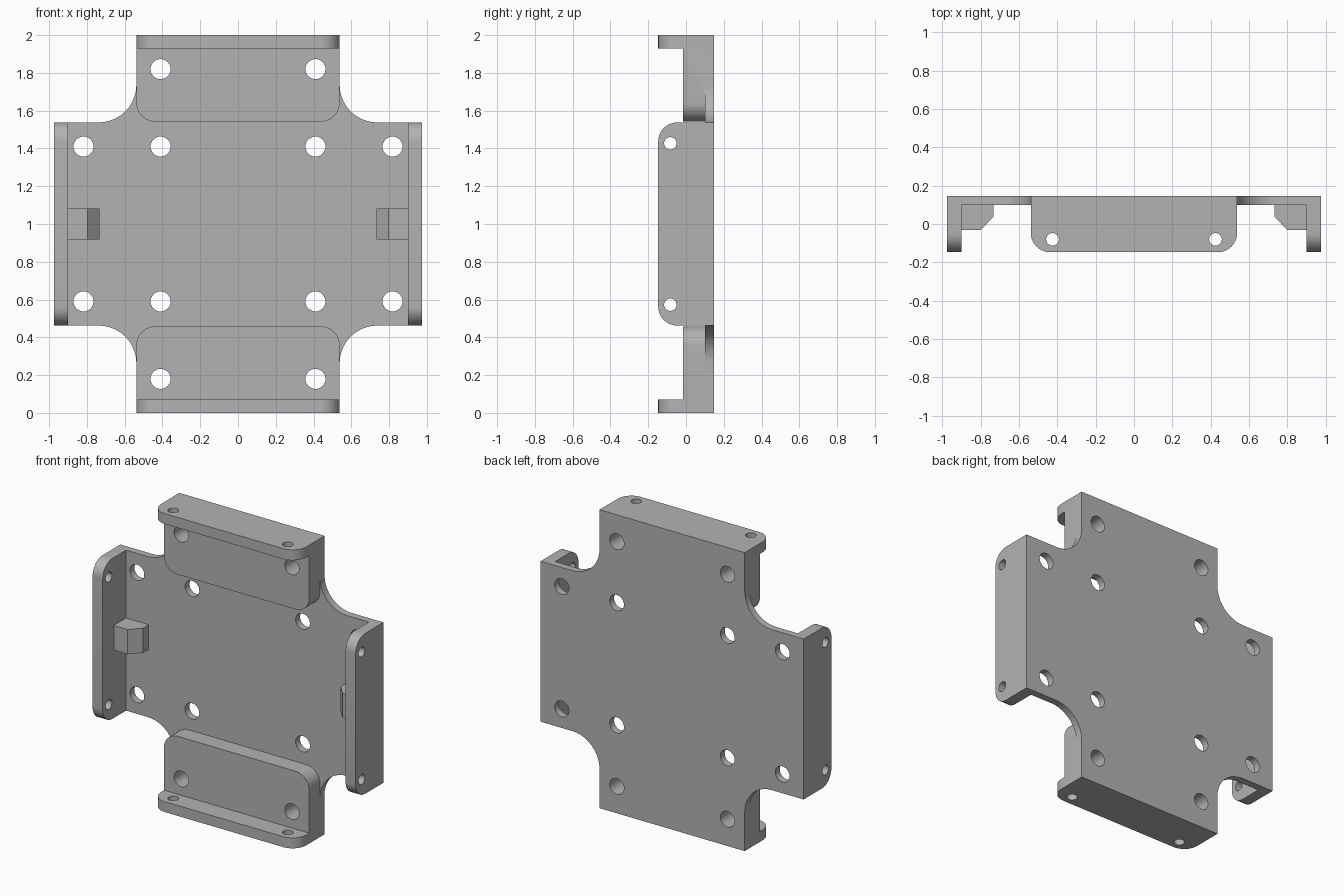
import bpy, bmesh
from math import pi, sin, cos, atan2
from mathutils import Vector, Matrix

cube = bpy.data.objects.get("Cube")
if cube:
    bpy.data.objects.remove(cube, do_unlink=True)

grey = bpy.data.materials.new("mid_grey")
grey.use_nodes = True
grey.diffuse_color = (0.45, 0.45, 0.45, 1)
grey.node_tree.nodes["Principled BSDF"].inputs["Base Color"].default_value = (0.45, 0.45, 0.45, 1)

# Main dimensions
FRONT, BACK, FLOOR, PAD = -0.147, 0.147, 0.1, -0.015
ARM_X, ARM_Z = 0.975, 0.5375      # half size of the wide arm
MID_X, TOP = 0.538, 1.0           # half size of the tall arm
INNER_X, LIP = 0.9, 0.93          # inner faces of side walls and end lips
R = 0.1
AXES = {"x": lambda a, b, d: (d, a, b),
        "y": lambda a, b, d: (a, d, b),
        "z": lambda a, b, d: (a, b, d)}


def rounded(corners, steps=10):
    """Outline from (a, b, radius) corners; works for convex and concave corners."""
    out = []
    for i, (a, b, r) in enumerate(corners):
        p = Vector((a, b))
        if not r:
            out.append(p)
            continue
        u = (Vector(corners[i - 1][:2]) - p).normalized()
        v = (Vector(corners[(i + 1) % len(corners)][:2]) - p).normalized()
        centre = p + (u + v) * r          # all rounded corners are square
        for k in range(steps + 1):
            t = k / steps * pi / 2
            out.append(centre - v * r * cos(t) - u * r * sin(t))
    return out


def prism(name, outline, axis, lo, hi):
    """Extrude a flat outline along an axis; the model's middle is at z = 1."""
    bm = bmesh.new()
    rings = [[bm.verts.new(Vector(AXES[axis](p[0], p[1], d))) for p in outline] for d in (lo, hi)]
    n = len(outline)
    for ring in rings:
        bm.faces.new(ring)
    for i in range(n):
        j = (i + 1) % n
        bm.faces.new((rings[0][i], rings[0][j], rings[1][j], rings[1][i]))
    bmesh.ops.recalc_face_normals(bm, faces=bm.faces)
    bmesh.ops.translate(bm, verts=bm.verts, vec=(0, 0, 1))
    mesh = bpy.data.meshes.new(name)
    bm.to_mesh(mesh)
    bm.free()
    mesh.materials.append(grey)
    obj = bpy.data.objects.new(name, mesh)
    bpy.context.scene.collection.objects.link(obj)
    return obj


def hole(a, b, r, axis, lo, hi):
    ring = [(a + r * cos(k * pi / 16), b + r * sin(k * pi / 16)) for k in range(32)]
    return prism("hole_cutter", ring, axis, lo, hi)


# Cross-shaped back plate with concave corners
plate = prism("mounting_bracket", rounded([
    (MID_X, TOP, 0), (MID_X, ARM_Z, 0.2), (ARM_X, ARM_Z, 0), (ARM_X, -ARM_Z, 0),
    (MID_X, -ARM_Z, 0.2), (MID_X, -TOP, 0), (-MID_X, -TOP, 0), (-MID_X, -ARM_Z, 0.2),
    (-ARM_X, -ARM_Z, 0), (-ARM_X, ARM_Z, 0), (-MID_X, ARM_Z, 0.2), (-MID_X, TOP, 0)]),
    "y", FLOOR, BACK)

added, cutters = [], []
for s in (-1, 1):
    # Side wall with rounded front corners
    added.append(prism("side_wall", rounded([
        (BACK, -ARM_Z, 0), (FRONT, -ARM_Z, R), (FRONT, ARM_Z, R), (BACK, ARM_Z, 0)]),
        "x", *sorted((s * INNER_X, s * ARM_X))))
    # Chamfered tab in the corner of wall and plate
    added.append(prism("wall_tab", [(s * x, y) for x, y in (
        (0.94, 0.12), (0.732, 0.12), (0.732, 0.04), (0.797, -0.03), (0.94, -0.03))],
        "z", -0.083, 0.083))
    # Raised end pad with rounded inner corners
    added.append(prism("end_pad", rounded([
        (-MID_X, s * TOP, 0), (-MID_X, s * 0.542, R), (MID_X, s * 0.542, R), (MID_X, s * TOP, 0)]),
        "y", PAD, BACK))
    # End lip with rounded front corners
    added.append(prism("end_lip", rounded([
        (-MID_X, BACK, 0), (-MID_X, FRONT, R), (MID_X, FRONT, R), (MID_X, BACK, 0)]),
        "z", *sorted((s * LIP, s * TOP))))
    for t in (-1, 1):
        # Screw holes through the plate, the lips and the walls
        for x, z in ((0.41, 0.82), (0.41, 0.41), (0.818, 0.41)):
            cutters.append(hole(s * x, t * z, 0.053, "y", -0.1, 0.3))
        cutters.append(hole(t * 0.425, -0.08, 0.033, "z", *sorted((s * 0.85, s * 1.1))))
        cutters.append(hole(-0.083, t * 0.427, 0.033, "x", *sorted((s * 0.86, s * 1.1))))

# Join the parts into one solid, then drill it
bpy.context.view_layer.objects.active = plate
for parts, operation in ((added, "UNION"), (cutters, "DIFFERENCE")):
    for part in parts:
        mod = plate.modifiers.new(operation, "BOOLEAN")
        mod.operation, mod.solver, mod.object = operation, "EXACT", part
        bpy.ops.object.modifier_apply(modifier=mod.name)
        bpy.data.objects.remove(part, do_unlink=True)

# Merge coplanar pieces and smooth the curves
bm = bmesh.new()
bm.from_mesh(plate.data)
bmesh.ops.remove_doubles(bm, verts=bm.verts, dist=0.0002)
bmesh.ops.dissolve_limit(bm, angle_limit=0.01, verts=bm.verts, edges=bm.edges)
bm.to_mesh(plate.data)
bm.free()
bpy.ops.object.select_all(action="DESELECT")
plate.select_set(True)
bpy.ops.object.shade_smooth_by_angle(angle=pi / 6)
